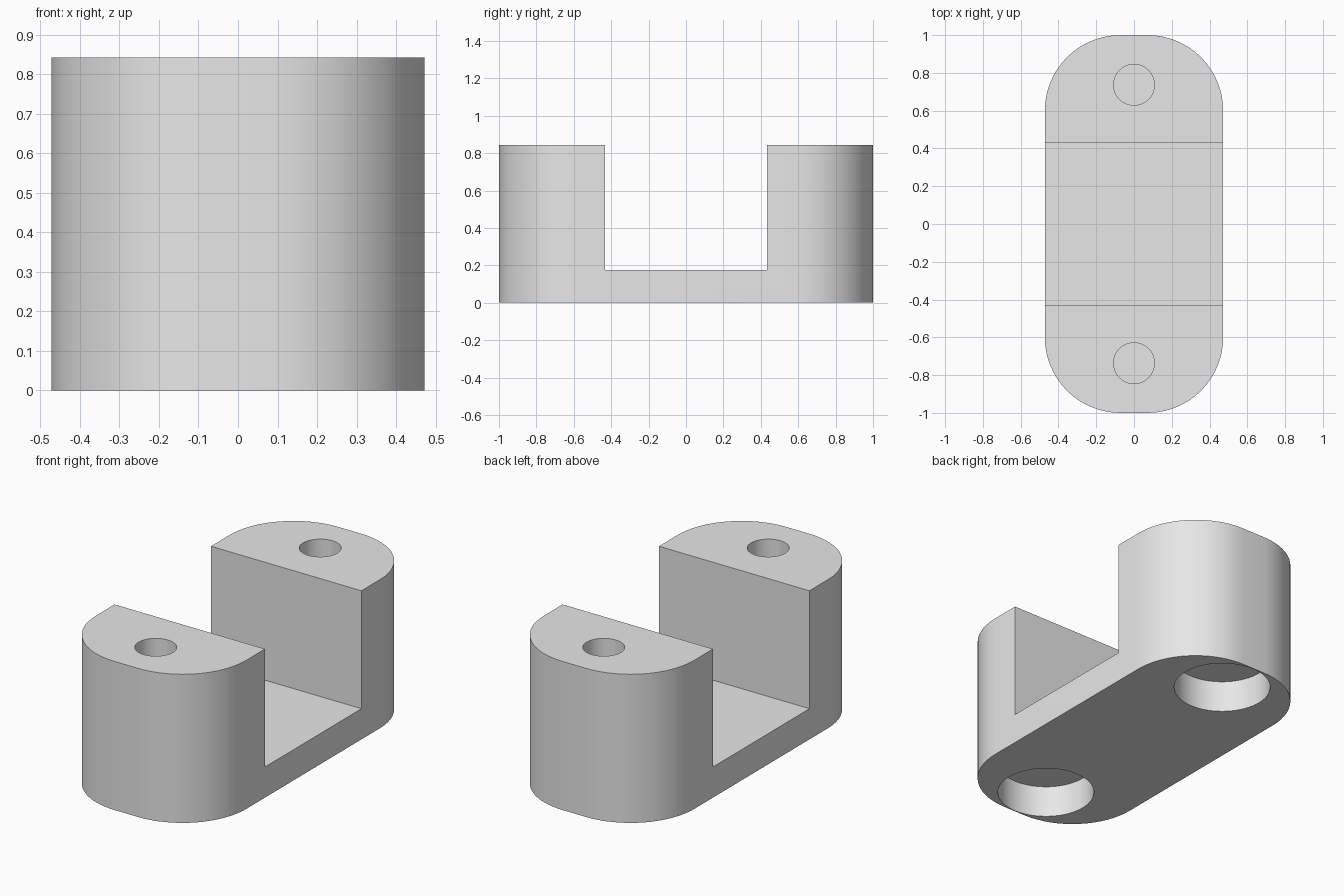
import bpy, bmesh
from math import sin, cos, pi, radians

HALF_W, HALF_L, HEIGHT = 0.472, 1.0, 0.843
CORNER, FLOOR, WALL_Y = 0.4, 0.174, 0.432
HOLE_Y, HOLE_R, HOLE_BOTTOM = 0.737, 0.108, 0.2
BORE_R, BORE_DEPTH = 0.258, 0.183

cube = bpy.data.objects.get("Cube")
if cube:
    bpy.data.objects.remove(cube, do_unlink=True)

# Material
grey = bpy.data.materials.new("light_grey")
grey.use_nodes = True
grey.diffuse_color = (0.8, 0.8, 0.8, 1)
grey.node_tree.nodes["Principled BSDF"].inputs["Base Color"].default_value = (0.8, 0.8, 0.8, 1)


def prism(name, outline, z0, z1):
    """Extrude a closed xy outline from z0 to z1."""
    bm = bmesh.new()
    face = bm.faces.new([bm.verts.new((x, y, z0)) for x, y in outline])
    top = bmesh.ops.extrude_face_region(bm, geom=[face])["geom"]
    verts = [v for v in top if isinstance(v, bmesh.types.BMVert)]
    bmesh.ops.translate(bm, verts=verts, vec=(0, 0, z1 - z0))
    bmesh.ops.recalc_face_normals(bm, faces=bm.faces)
    mesh = bpy.data.meshes.new(name)
    bm.to_mesh(mesh)
    bm.free()
    mesh.materials.append(grey)
    obj = bpy.data.objects.new(name, mesh)
    bpy.context.collection.objects.link(obj)
    return obj


def arc(cx, cy, r, start, end, steps):
    angles = [start + (end - start) * i / steps for i in range(steps + 1)]
    return [(cx + r * cos(a), cy + r * sin(a)) for a in angles]


def circle(cy, r):
    return arc(0, cy, r, 0, 2 * pi, 64)[:-1]


# Body: rounded block
outline = []
for i, (sx, sy) in enumerate([(1, 1), (-1, 1), (-1, -1), (1, -1)]):
    outline += arc(sx * (HALF_W - CORNER), sy * (HALF_L - CORNER), CORNER,
                   i * pi / 2, (i + 1) * pi / 2, 16)
body = prism("bracket_body", outline, 0, HEIGHT)

# Cutters: central slot, blind top holes, wide recesses underneath
slot = [(-1, -WALL_Y), (1, -WALL_Y), (1, WALL_Y), (-1, WALL_Y)]
cutters = [prism("slot_cutter", slot, FLOOR, HEIGHT + 0.2)]
for side in (-1, 1):
    y = side * HOLE_Y
    cutters.append(prism("hole_cutter", circle(y, HOLE_R), HOLE_BOTTOM, HEIGHT + 0.2))
    cutters.append(prism("recess_cutter", circle(y, BORE_R), -0.2, BORE_DEPTH))

bpy.ops.object.select_all(action='DESELECT')
bpy.context.view_layer.objects.active = body
body.select_set(True)
for cutter in cutters:
    cutter.hide_render = True
    mod = body.modifiers.new("cut", 'BOOLEAN')
    mod.operation = 'DIFFERENCE'
    mod.solver = 'EXACT'
    mod.object = cutter
    bpy.ops.object.modifier_apply(modifier=mod.name)
    bpy.data.objects.remove(cutter, do_unlink=True)

bpy.ops.object.shade_smooth_by_angle(angle=radians(30))
